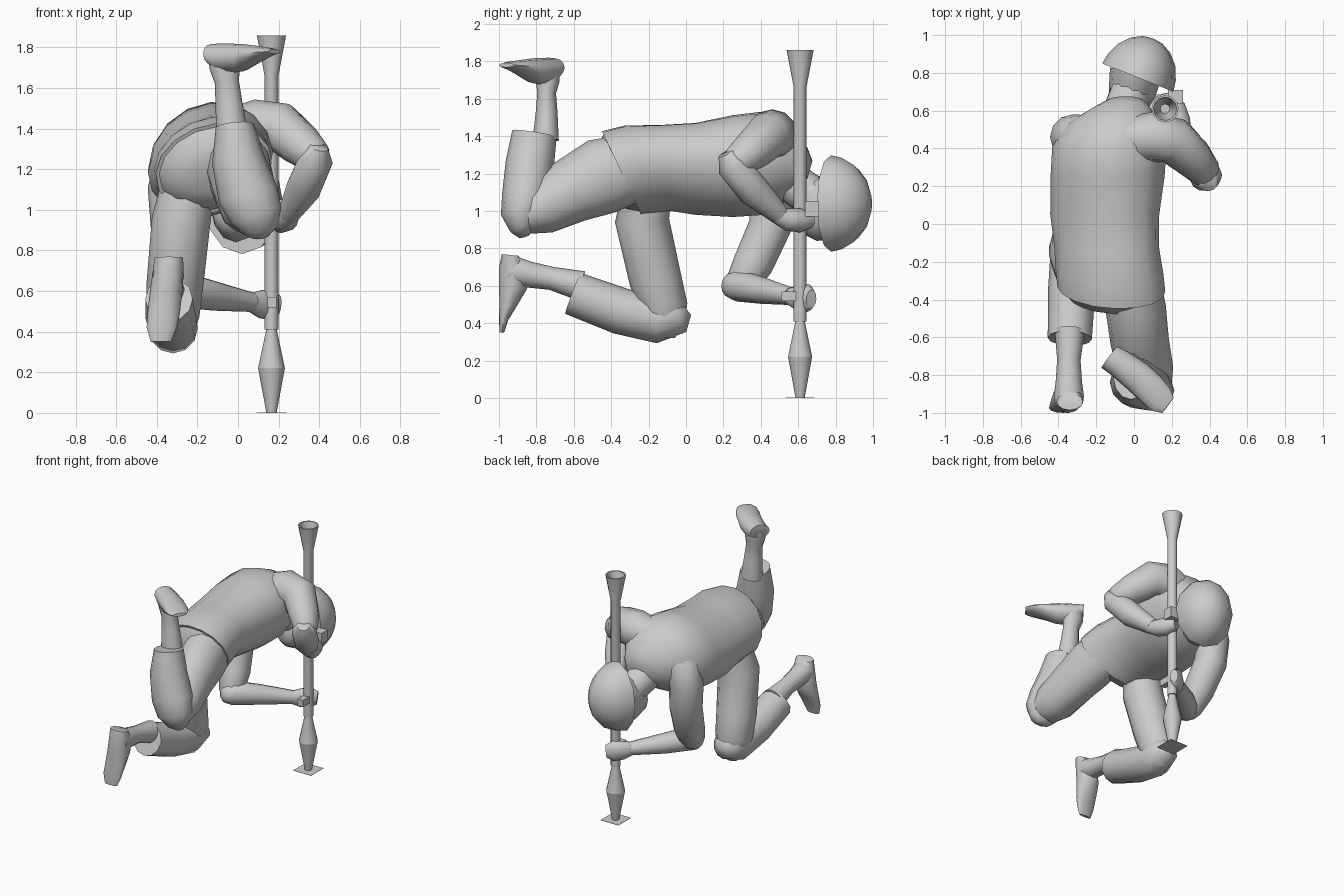
import bpy, bmesh, math
from mathutils import Vector

mat = bpy.data.materials.new("plain grey")
mat.diffuse_color = (0.6, 0.6, 0.6, 1)


def finish(name, bm, angle):
    bmesh.ops.recalc_face_normals(bm, faces=bm.faces)
    me = bpy.data.meshes.new(name)
    bm.to_mesh(me)
    bm.free()
    me.materials.append(mat)
    ob = bpy.data.objects.new(name, me)
    bpy.context.collection.objects.link(ob)
    bpy.ops.object.select_all(action='DESELECT')
    ob.select_set(True)
    bpy.context.view_layer.objects.active = ob
    bpy.ops.object.shade_smooth_by_angle(angle=math.radians(angle))
    return ob


def loft(name, rings, side=(1, 0, 0), axes=None, n=12, angle=60):
    """Rings of (x, y, z, half width along side, other half width)."""
    bm = bmesh.new()
    c = [Vector(r[:3]) for r in rings]
    loops = []
    for i, r in enumerate(rings):
        if axes:
            t = Vector(axes[min(i, len(axes) - 1)]).normalized()
        else:
            t = (c[min(i + 1, len(c) - 1)] - c[max(i - 1, 0)]).normalized()
        u = Vector(side)
        u = (u - t * u.dot(t)).normalized()
        v = t.cross(u)
        a, b = r[3], r[-1]
        loops.append([bm.verts.new(c[i] + u * a * math.cos(k * math.tau / n)
                                   + v * b * math.sin(k * math.tau / n)) for k in range(n)])
    for p, q in zip(loops, loops[1:]):
        for k in range(n):
            bm.faces.new((p[k], p[(k + 1) % n], q[(k + 1) % n], q[k]))
    bm.faces.new(loops[0])
    bm.faces.new(loops[-1])
    return finish(name, bm, angle)


def box(name, lo, hi):
    bm = bmesh.new()
    bmesh.ops.create_cube(bm, size=1)
    for v in bm.verts:
        v.co = Vector([(l + h) / 2 + x * (h - l) for l, h, x in zip(lo, hi, v.co)])
    return finish(name, bm, 30)


# torso, tilted so the left shoulder hangs lower, with a slanted hem
loft("torso", [(-.12, -.345, 1.205, .295, .235), (-.13, -.25, 1.225, .295, .235), (-.145, -.12, 1.23, .29, .22),
               (-.155, .05, 1.225, .30, .235), (-.14, .25, 1.24, .31, .265), (-.13, .41, 1.255, .31, .27),
               (-.11, .53, 1.25, .26, .215), (-.07, .61, 1.21, .16, .13), (-.05, .65, 1.18, .10, .09)],
     side=(.9, 0, .44), n=16,
     axes=[(0, .9, .42), (0, .95, .3), (0, 1, .15), (0, 1, 0), (0, 1, 0), (0, 1, 0), (0, 1, -.1), (0, 1, -.3)])
loft("pelvis", [(-.13, -.425, 1.16, .12, .08), (-.125, -.40, 1.175, .23, .17), (-.12, -.335, 1.21, .285, .225)],
     side=(.9, 0, .44), n=16, axes=[(0, .9, .42)])

# head and helmet
loft("neck", [(-.09, .52, 1.2, .12), (-.05, .61, 1.12, .11), (0, .74, 1.04, .11)])
loft("head", [(-.04, .58, .99, .06, .05), (-.03, .62, 1.0, .12, .1), (-.01, .7, 1.01, .17, .125),
              (.01, .8, 1.03, .18, .14)], side=(0, 0, 1), axes=[(.2, .97, 0)])
ax = Vector((.37, .93, 0)).normalized()
loft("helmet", [tuple(Vector((.02, .775, 1.04)) + ax * h) + (.258 * s, .203 * s)
                for h, s in ((0, 1), (.06, .95), (.13, .8), (.185, .55), (.215, .27), (.222, .05))],
     side=(0, 0, 1), axes=[ax])

# supporting arm, reaching low to the tube
loft("left_upper_arm", [(-.21, .45, 1.30, .10), (-.29, .455, 1.23, .125), (-.325, .46, 1.10, .12),
                        (-.315, .45, .92, .115), (-.28, .36, .72, .108), (-.26, .29, .60, .085),
                        (-.26, .26, .55, .05)])
loft("left_forearm", [(-.30, .22, .61, .03), (-.28, .235, .605, .065), (-.24, .28, .60, .085),
                      (-.11, .41, .575, .072), (.07, .56, .545, .048)], side=(0, 0, 1))
loft("left_hand", [(.06, .55, .545, .045, .04), (.11, .60, .535, .07, .045), (.16, .65, .535, .075, .045),
                   (.20, .67, .53, .05, .03)], side=(0, 0, 1))

# trigger arm, elbow out
loft("right_upper_arm", [(-.06, .44, 1.37, .12), (.10, .46, 1.41, .135), (.21, .44, 1.405, .125),
                         (.31, .35, 1.32, .108), (.38, .27, 1.26, .085), (.40, .24, 1.24, .05)], side=(0, 0, 1))
loft("right_forearm", [(.40, .215, 1.31, .045), (.385, .245, 1.25, .085), (.325, .36, 1.11, .088),
                       (.25, .50, .98, .055)])
loft("right_hand", [(.26, .48, .98, .045), (.24, .54, .955, .06), (.21, .61, .95, .065),
                    (.18, .67, .95, .04)], side=(0, 0, 1))

# lower leg pair: left knee forward and down
loft("left_thigh", [(-.24, -.20, 1.15, .13), (-.28, -.235, .95, .145), (-.31, -.165, .64, .14),
                    (-.32, -.12, .48, .13), (-.32, -.11, .38, .10), (-.32, -.11, .32, .05)])
loft("left_calf", [(-.31, 0, .48, .045), (-.31, -.04, .45, .105), (-.32, -.15, .415, .122),
                   (-.33, -.35, .465, .125), (-.34, -.605, .56, .117)])
loft("left_boot", [(-.34, -.56, .60, .08), (-.345, -.72, .64, .062), (-.345, -.84, .66, .07),
                   (-.345, -.91, .675, .08), (-.345, -.95, .68, .075)])
loft("left_foot", [(-.34, -.94, .765, .07, .045), (-.345, -.925, .69, .076, .075), (-.355, -.925, .59, .08, .075),
                   (-.365, -.95, .50, .08, .048), (-.375, -.975, .42, .075, .025), (-.38, -.985, .35, .05, .012)],
     axes=[(0, .1, 1)])

# raised leg: right knee back, shin up
loft("right_thigh", [(-.02, -.26, 1.24, .15, .18), (.01, -.45, 1.185, .16, .205), (.03, -.62, 1.105, .155, .175),
                     (.06, -.78, 1.015, .15, .145), (.09, -.90, .965, .11, .095), (.10, -.94, .95, .06, .05)])
loft("right_calf", [(-.015, -.81, 1.415, .095, .12), (.0, -.835, 1.25, .13, .13), (.05, -.86, 1.07, .15, .125),
                    (.09, -.885, .97, .13, .105), (.105, -.875, .90, .09, .065), (.11, -.865, .865, .04, .03)])
loft("right_boot", [(-.03, -.75, 1.38, .078, .07), (-.045, -.745, 1.53, .066, .058),
                    (-.055, -.745, 1.63, .06, .05), (-.065, -.74, 1.70, .075, .065),
                    (-.07, -.735, 1.77, .075, .06)])
loft("right_foot", [(-.13, -.705, 1.765, .07, .052), (-.08, -.735, 1.745, .076, .075), (.02, -.81, 1.75, .085, .068),
                    (.10, -.885, 1.77, .085, .038), (.145, -.93, 1.778, .075, .022), (.18, -.96, 1.78, .05, .012)],
     side=(.6, .8, 0), axes=[(.8, -.6, .08)])


# rocket launcher, pointing straight down
def lathe(name, profile, n=12, angle=31):
    return loft(name, [(.165, .61, z, r) for z, r in profile], axes=[(0, 0, 1)], n=n, angle=angle)


lathe("warhead_nose", [(0, .025), (.22, .066)], n=14)
lathe("warhead_tail", [(.22, .066), (.41, .026), (.45, .024)], n=14)
lathe("tube", [(.41, .034), (1.66, .034), (1.86, .072), (1.86, .062), (1.70, .025)])
box("nose_plate", (.09, .535, 0), (.24, .685, .002))
box("sight", (.18, .635, .97), (.26, .71, 1.05))
box("front_grip", (.145, .51, .52), (.19, .59, .57))
